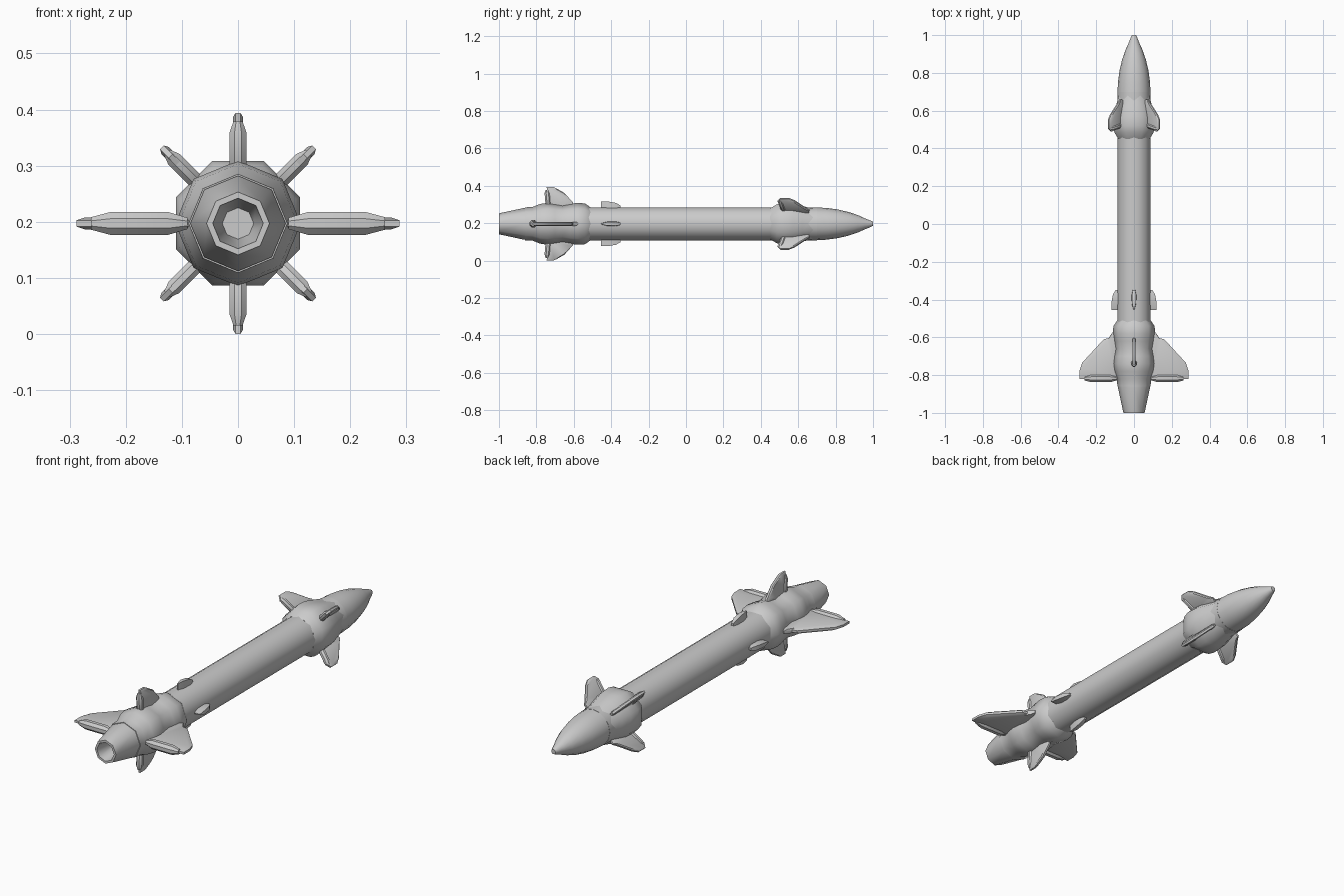
import bpy, bmesh
from math import cos, sin, pi, radians
from mathutils import Matrix

if "Cube" in bpy.data.objects:
    bpy.data.objects.remove(bpy.data.objects["Cube"])

CZ = 0.197  # height of the long axis


def finish(name, bm, smooth):
    bmesh.ops.recalc_face_normals(bm, faces=bm.faces)
    me = bpy.data.meshes.new(name)
    bm.to_mesh(me)
    bm.free()
    ob = bpy.data.objects.new(name, me)
    bpy.context.collection.objects.link(ob)
    bpy.ops.object.select_all(action='DESELECT')
    ob.select_set(True)
    bpy.context.view_layer.objects.active = ob
    bpy.ops.object.shade_smooth_by_angle(angle=radians(smooth))
    return ob


def lathe(bm, profile, sides, turn=0.0):
    """Revolve (y, radius) pairs about the y axis and cap both ends."""
    rings = []
    for y, r in profile:
        rings.append([bm.verts.new((r * cos(turn + 2 * pi * i / sides), y,
                                    r * sin(turn + 2 * pi * i / sides)))
                      for i in range(sides)])
    for a, b in zip(rings, rings[1:]):
        for i in range(sides):
            j = (i + 1) % sides
            bm.faces.new((a[i], a[j], b[j], b[i]))
    bm.faces.new(rings[0])
    bm.faces.new(rings[-1])


def body_part(name, profile, sides, turn=0.0, smooth=50):
    bm = bmesh.new()
    lathe(bm, profile, sides, turn)
    bm.transform(Matrix.Translation((0, 0, CZ)))
    return finish(name, bm, smooth)


def fin(name, outline, t, angle, rod=None):
    """Bevelled blade in (radius, y), plus an optional hinge rod on its rear edge."""
    bm = bmesh.new()
    cr = sum(p[0] for p in outline) / len(outline)
    cy = sum(p[1] for p in outline) / len(outline)
    layers = []
    for z, s in ((-t, 0.85), (-t * 0.5, 1), (t * 0.5, 1), (t, 0.85)):
        layers.append([bm.verts.new((cr + (r - cr) * s, cy + (y - cy) * s, z))
                       for r, y in outline])
    n = len(outline)
    for a, b in zip(layers, layers[1:]):
        for i in range(n):
            j = (i + 1) % n
            bm.faces.new((a[i], a[j], b[j], b[i]))
    bm.faces.new(layers[0])
    bm.faces.new(layers[-1])
    if rod:
        (r0, y0), (r1, y1), rad = rod
        length = r1 - r0
        tmp = bmesh.new()
        lathe(tmp, [(0, rad * .5), (length * .2, rad), (length * .8, rad), (length, rad * .55)], 8, pi / 8)
        # lay the rod along the radius, sheared to follow the rear edge
        for v in tmp.verts:
            along = v.co.y
            v.co = (r0 + along, y0 + (y1 - y0) * along / length + v.co.x, v.co.z)
        me = bpy.data.meshes.new("rod_temp")
        tmp.to_mesh(me)
        tmp.free()
        bm.from_mesh(me)
        bpy.data.meshes.remove(me)
    bm.transform(Matrix.Translation((0, 0, CZ)) @ Matrix.Rotation(radians(angle), 4, 'Y'))
    return finish(name, bm, 35)


# hollow octagonal nozzle
body_part("nozzle", [(-0.88, 0.028), (-1.0, 0.045), (-1.0, 0.056), (-0.865, 0.085), (-0.84, 0.085)], 8, 0, 50)
# double-bulged tail housing
body_part("tail_housing", [(-0.86, 0.088), (-0.82, 0.09), (-0.78, 0.106), (-0.74, 0.112), (-0.70, 0.107),
                           (-0.66, 0.1), (-0.62, 0.107), (-0.58, 0.112), (-0.54, 0.109), (-0.51, 0.088)], 8, 0, 50)
# main tube
body_part("main_tube", [(-0.53, 0.088), (0.70, 0.088)], 16)
# collar that carries the forward fins
body_part("front_collar", [(0.45, 0.09), (0.485, 0.112), (0.52, 0.12), (0.57, 0.117),
                           (0.62, 0.104), (0.68, 0.088)], 8, pi / 8)
# pointed nose
body_part("nose", [(0.68, 0.088), (0.75, 0.085), (0.81, 0.077), (0.87, 0.063), (0.92, 0.046),
                   (0.955, 0.03), (0.985, 0.018), (1.0, 0.011)], 16)

# large side wings
wing = [(0.08, -0.575), (0.115, -0.575), (0.135, -0.605), (0.16, -0.61), (0.275, -0.735),
        (0.288, -0.775), (0.288, -0.82), (0.08, -0.82)]
for side, a in (("right", 0), ("left", 180)):
    fin("wing_" + side, wing, 0.011, a, ((0.09, -0.817), (0.262, -0.817), 0.022))

# upper and lower tail fins
tail = [(0.08, -0.595), (0.115, -0.605), (0.165, -0.65), (0.188, -0.69), (0.197, -0.71),
        (0.197, -0.745), (0.08, -0.735)]
for side, a in (("upper", -90), ("lower", 90)):
    fin("tail_fin_" + side, tail, 0.009, a, ((0.085, -0.735), (0.182, -0.743), 0.016))

# four diagonal forward fins
canard = [(0.08, 0.655), (0.105, 0.66), (0.12, 0.64), (0.175, 0.58), (0.192, 0.55),
          (0.192, 0.505), (0.17, 0.49), (0.08, 0.52)]
for i in range(4):
    fin("forward_fin_%d" % (i + 1), canard, 0.009, 45 + 90 * i, ((0.095, 0.525), (0.178, 0.503), 0.015))

# four small blunt fins ahead of the tail
for i in range(4):
    bm = bmesh.new()
    rows = []
    for y, r, w in ((-0.455, 0.118, 0.003), (-0.42, 0.12, 0.012), (-0.375, 0.112, 0.013), (-0.35, 0.098, 0.007)):
        rows.append([bm.verts.new(c) for c in ((0.08, y, -w), (r, y, -w * 0.8), (r, y, w * 0.8), (0.08, y, w))])
    for a, b in zip(rows, rows[1:]):
        for k in range(4):
            m = (k + 1) % 4
            bm.faces.new((a[k], a[m], b[m], b[k]))
    bm.faces.new(rows[0])
    bm.faces.new(rows[-1])
    bm.transform(Matrix.Translation((0, 0, CZ)) @ Matrix.Rotation(pi / 2 * i, 4, 'Y'))
    finish("small_fin_%d" % (i + 1), bm, 35)
